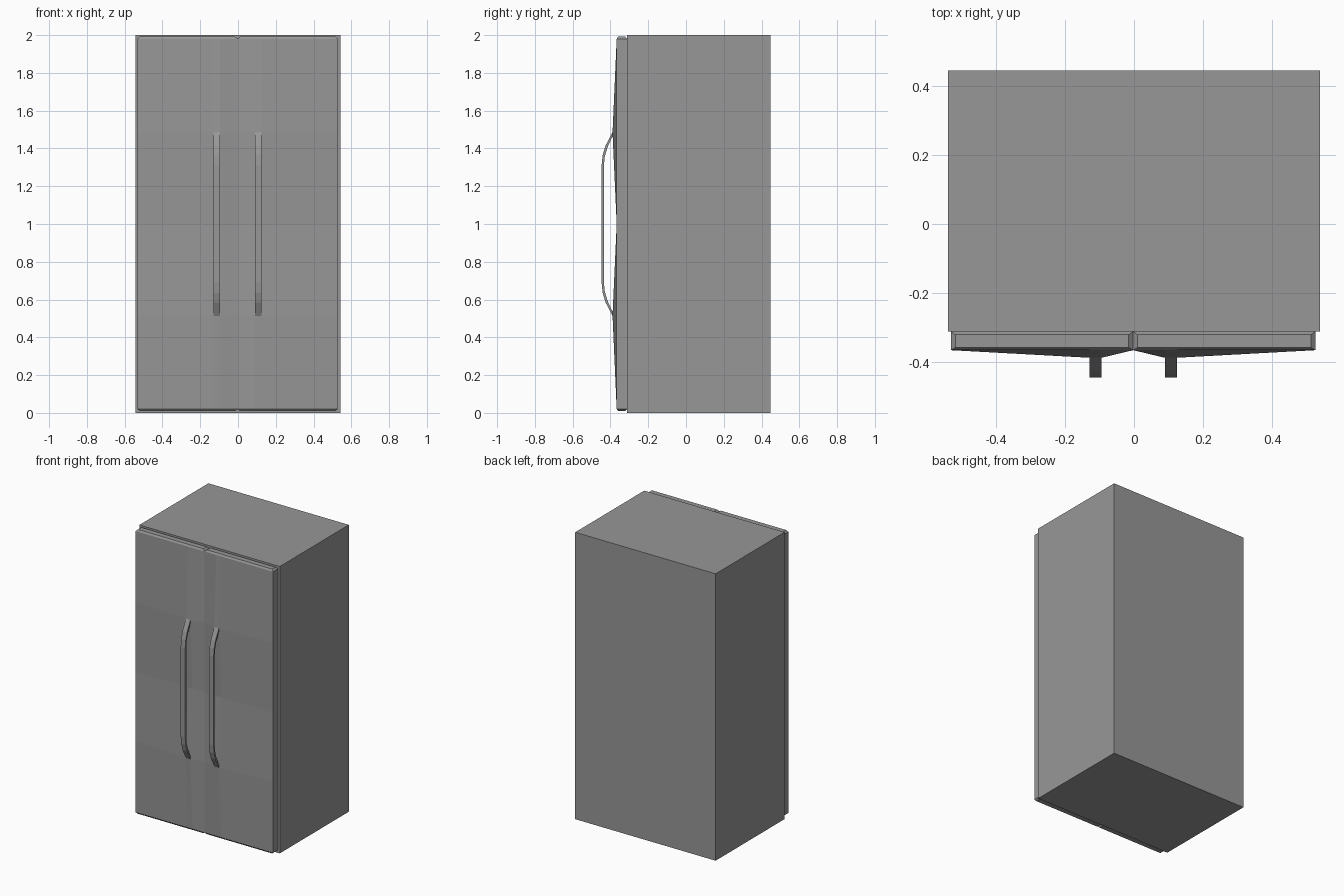
import bpy, bmesh

if "Cube" in bpy.data.objects:
    bpy.data.objects.remove(bpy.data.objects["Cube"])

SEAM = -0.0025      # x of the line between the doors
FRONT, BACK = -0.313, 0.447

# Dark grey finish shared by all parts
grey = bpy.data.materials.new("dark_grey")
grey.diffuse_color = (0.31, 0.31, 0.31, 1)
grey.use_nodes = True
grey.node_tree.nodes["Principled BSDF"].inputs["Base Color"].default_value = grey.diffuse_color


def loft(name, rings):
    """Skin a stack of equal-length point rings, cap both ends, leave x = 0 open."""
    bm = bmesh.new()
    vs = [[bm.verts.new(p) for p in ring] for ring in rings]
    n = len(vs[0])
    for lo, hi in zip(vs, vs[1:]):
        for i in range(n):
            j = (i + 1) % n
            quad = (lo[i], lo[j], hi[j], hi[i])
            if any(abs(v.co.x) > 1e-5 for v in quad):
                bm.faces.new(quad)
    bm.faces.new(vs[0][::-1])
    bm.faces.new(vs[-1])
    bmesh.ops.recalc_face_normals(bm, faces=bm.faces)
    mesh = bpy.data.meshes.new(name)
    bm.to_mesh(mesh)
    bm.free()
    mesh.materials.append(grey)
    ob = bpy.data.objects.new(name, mesh)
    bpy.context.collection.objects.link(ob)
    return ob


def mirrored(ob):
    """Place a right-hand part at the seam and mirror it to the left."""
    ob.location.x = SEAM
    ob.modifiers.new("Mirror", 'MIRROR')


# Cabinet body
bpy.ops.mesh.primitive_cube_add(size=1, location=(0, (FRONT + BACK) / 2, 1))
body = bpy.context.object
body.name = "cabinet"
body.scale = (1.083, BACK - FRONT, 2)
body.data.materials.append(grey)


# Doors: faceted front, swelling out where the handle ends attach
def door_ring(z, bulge, inset):
    x0, x1 = inset, 0.53 - inset
    back, front = FRONT - inset * 0.7, -0.367 + inset * 0.6
    return [(x0, back, z), (x1, back, z), (x1, front, z),
            (0.127, front - bulge, z), (0.092, front - bulge, z), (x0, front, z)]


levels = [(0.01, 0, 0.013), (0.02, 0, 0), (0.515, 0.022, 0), (1.0, 0, 0),
          (1.485, 0.022, 0), (1.98, 0, 0), (1.992, 0, 0.013)]
mirrored(loft("doors", [door_ring(*lv) for lv in levels]))

# Handles: flat bar bent towards the door at both ends
# (height above mid, outer y, height above mid, inner y)
bend = [(0.31, -0.447, 0.305, -0.435), (0.365, -0.441, 0.357, -0.43),
        (0.415, -0.426, 0.405, -0.416), (0.49, -0.387, 0.475, -0.384)]
path = [(1 - a, b, 1 - c, d) for a, b, c, d in reversed(bend)]
path += [(1 + a, b, 1 + c, d) for a, b, c, d in bend]
mirrored(loft("handles", [[(0.092, yo, zo), (0.127, yo, zo), (0.127, yi, zi), (0.092, yi, zi)]
                          for yo, zo, yi, zi in [(b, a, d, c) for a, b, c, d in path]]))
